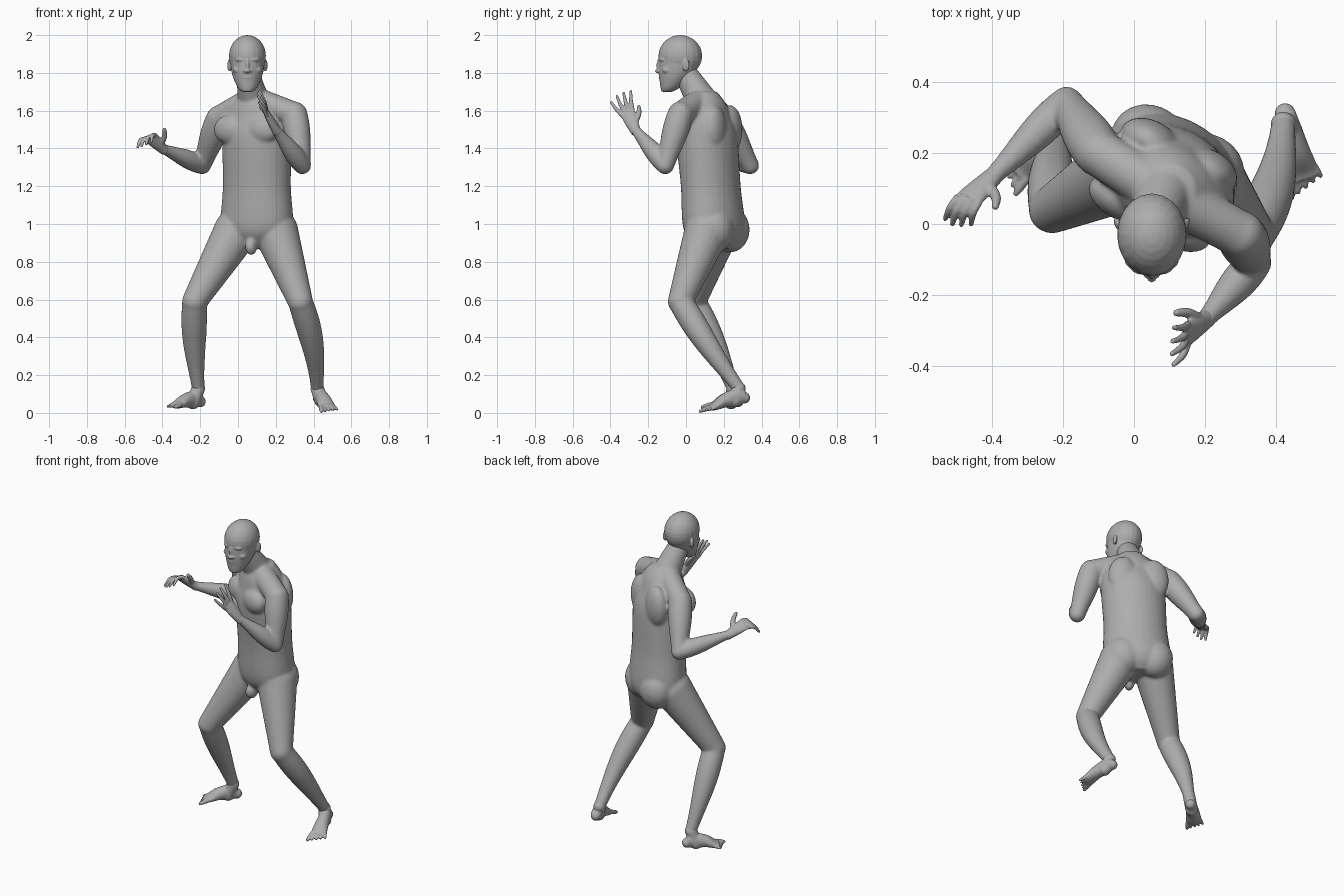
import bpy, bmesh, math
from mathutils import Vector, Matrix

cube = bpy.data.objects.get("Cube")
if cube:
    bpy.data.objects.remove(cube, do_unlink=True)

grey_colour = (.42, .42, .42, 1)
skin = bpy.data.materials.new("plain grey")
skin.use_nodes = True
skin.diffuse_color = grey_colour
skin.node_tree.nodes["Principled BSDF"].inputs["Base Color"].default_value = grey_colour

# The trunk is turned towards its right
yaw = math.radians(-27)
up = Vector((0, 0, 1))
leftward = Vector((math.cos(yaw), math.sin(yaw), 0))
forward = leftward.cross(up)


def spline(keys, steps):
    """Catmull-Rom path through keys of x, y, z, half width, half depth."""
    keys = [Vector(key) for key in keys]
    padded = [keys[0], *keys, keys[-1]]
    path = []
    for before, start, end, after in zip(padded, keys, keys[1:], padded[3:] + [keys[-1]]):
        slope_in, slope_out = (end - before) / 2, (after - start) / 2
        for step in range(steps):
            t = step / steps
            ease = t * t * (3 - 2 * t)
            path.append(start.lerp(end, ease) + slope_in * t * (1 - t) ** 2
                        - slope_out * t * t * (1 - t))
    return path + [keys[-1]]


def loft(bm, keys, side, level=False, sides=24, steps=5):
    """Closed tube along the keys; level keeps every ring horizontal."""
    path = spline(keys, steps)
    side = Vector(side)
    rings = []
    for index, key in enumerate(path):
        following = path[min(index + 1, len(path) - 1)]
        previous = path[max(index - 1, 0)]
        tangent = up if level else Vector((following - previous)[:3]).normalized()
        across = (side - tangent * tangent.dot(side)).normalized()
        through = tangent.cross(across)
        angles = [math.tau * number / sides for number in range(sides)]
        rings.append([bm.verts.new(Vector(key[:3]) + across * math.cos(angle) * key[3]
                                   + through * math.sin(angle) * key[4]) for angle in angles])
    for lower, upper in zip(rings, rings[1:]):
        for number in range(sides):
            bm.faces.new((lower[number - 1], lower[number], upper[number], upper[number - 1]))
    bm.faces.new(reversed(rings[0]))
    bm.faces.new(rings[-1])


def blob(bm, centre, size, turn=yaw):
    """Ellipsoid muscle or feature."""
    matrix = (Matrix.Translation(centre) @ Matrix.Rotation(turn, 4, 'Z')
              @ Matrix.Diagonal((*size, 1)))
    bmesh.ops.create_uvsphere(bm, u_segments=20, v_segments=14, radius=1, matrix=matrix)


def bone(bm, start, end, start_radius, end_radius, swell=0, bow=(0, 0, 0)):
    """Bowed limb segment with ball joints and a muscle swelling nearer its start."""
    start, end = Vector(start), Vector(end)
    keys = []
    for step in range(9):
        t = step / 8
        arch = math.sin(math.pi * t)
        radius = start_radius + (end_radius - start_radius) * t + swell * arch * (1 - t)
        keys.append((*(start.lerp(end, t) + Vector(bow) * arch), radius, radius))
    loft(bm, keys, (end - start).orthogonal(), steps=2)
    blob(bm, start, [start_radius] * 3)
    blob(bm, end, [end_radius] * 3)


def digit(bm, root, middle, tip, thickness):
    """Finger, thumb or toe, narrowing to a rounded tip."""
    keys = [(*point, thickness * taper, thickness * taper)
            for point, taper in ((root, 1), (middle, .9), (tip, .65))]
    loft(bm, keys, (tip - root).orthogonal(), sides=12, steps=4)
    blob(bm, tip, [thickness * .65] * 3)


def finish(bm, name, voxel, smoothing):
    """Fuse the overlapping forms of one part into a single skin."""
    bmesh.ops.recalc_face_normals(bm, faces=bm.faces)
    mesh = bpy.data.meshes.new(name)
    bm.to_mesh(mesh)
    bm.free()
    mesh.materials.append(skin)
    part = bpy.data.objects.new(name, mesh)
    bpy.context.collection.objects.link(part)
    fuse = part.modifiers.new("fuse", 'REMESH')
    fuse.mode, fuse.voxel_size, fuse.use_smooth_shade = 'VOXEL', voxel, True
    soften = part.modifiers.new("soften", 'SMOOTH')
    soften.factor, soften.iterations = .5, smoothing


def foot(name, ankle, heel, toe):
    """Foot lofted from heel to ball, with five toes fanned at the end."""
    bm = bmesh.new()
    ankle, heel, toe = map(Vector, (ankle, heel, toe))
    run = toe - heel
    outward = run.cross(up).normalized()
    outward *= math.copysign(1, outward.x * heel.x)
    form = ((0, .01, .03, .035), (.2, .015, .034, .047), (.5, .015, .04, .037),
            (.75, 0, .047, .022), (.88, 0, .044, .014))
    loft(bm, [(*(heel + run * along + up * rise), width, depth)
              for along, rise, width, depth in form], outward)
    blob(bm, heel, [.03] * 3)
    bone(bm, ankle, heel.lerp(toe, .25), .036, .036)
    for number in range(5):
        fan = outward * (number - 2)
        root = heel + run * (.82 - number / 40) + fan * .018
        tip = heel + run * (1.06 - number / 24) + fan * .024 - up * .008
        digit(bm, root, root.lerp(tip, .6), tip, .011 if number else .014)
    finish(bm, name, .005, 3)


def hand(name, wrist, knuckle, side, reach, spread, thumb, bow):
    """Flat palm with fanned, bowed fingers and a thumb."""
    bm = bmesh.new()
    wrist, knuckle, reach, thumb = map(Vector, (wrist, knuckle, reach, thumb))
    side = Vector(side).normalized()
    run = knuckle - wrist
    form = ((-.2, .026, .025), (.5, .036, .021), (1, .041, .014))
    loft(bm, [(*(wrist + run * along), width, depth) for along, width, depth in form], side)
    for number in range(4):
        offset = number - 1.5
        root = knuckle + side * offset * .021
        tip = knuckle + side * offset * spread + reach * (1 - abs(offset - .2) / 9)
        digit(bm, root, root.lerp(tip, .5) + Vector(bow), tip, .0115)
    base = wrist.lerp(knuckle, .35) - side * .02
    digit(bm, base, base.lerp(thumb, .5) - side * .01, thumb, .016)
    finish(bm, name, .0045, 2)


# Trunk: height, half width and half depth of each level
body = bmesh.new()
trunk = ((.87, .08, .08), (.92, .16, .13), (1, .2, .155), (1.2, .187, .15), (1.45, .19, .155),
         (1.56, .18, .13), (1.64, .13, .11), (1.7, .07, .075))
loft(body, [(.1, .155 - (height - .9) * .08, height, width, depth)
            for height, width, depth in trunk], leftward, level=True, sides=32)
bone(body, (.09, .11, 1.61), (.05, -.01, 1.81), .09, .06)
blob(body, (.07, .04, .88), (.03, .04, .045))
chest, pelvis = Vector((.09, .12, 1.5)), Vector((.1, .15, .97))
for sign in (1, -1):
    blob(body, chest + leftward * sign * .09 + forward * .1, (.1, .06, .08))
    blob(body, chest + leftward * sign * .09 - forward * .08, (.09, .06, .13))
    blob(body, pelvis + leftward * sign * .09 - forward * .05, (.11, .1, .12))

# Limbs, from the joints of each side
left = dict(shoulder=(.3, -.03, 1.58), elbow=(.34, -.11, 1.31), wrist=(.2, -.27, 1.5),
            hip=(.2, .11, .96), knee=(.33, -.03, .59), ankle=(.42, .28, .13),
            heel=(.425, .31, .08), toe=(.485, .1, .02), calf_bow=(.02, -.01, 0))
right = dict(shoulder=(-.1, .2, 1.56), elbow=(-.19, .34, 1.31), wrist=(-.4, .13, 1.4),
             hip=(-.01, .16, .96), knee=(-.23, .04, .59), ankle=(-.21, .25, .13),
             heel=(-.2, .275, .06), toe=(-.355, .13, .04), calf_bow=(-.01, .01, 0))
for name, joint in (("left", left), ("right", right)):
    bone(body, (.08, .09, 1.66), joint["shoulder"], .07, .066)
    bone(body, joint["shoulder"], joint["elbow"], .068, .047, .015)
    bone(body, joint["elbow"], joint["wrist"], .047, .026, .018)
    bone(body, joint["hip"], joint["knee"], .12, .067)
    bone(body, joint["knee"], joint["ankle"], .065, .034, .02, joint["calf_bow"])
    foot(name + "_foot", joint["ankle"], joint["heel"], joint["toe"])
finish(body, "body", .008, 8)

# Hands
hand("left_hand", left["wrist"], (.15, -.31, 1.59), (0, -.8, -.5), (-.045, -.04, .1), .04,
     (.12, -.25, 1.62), (.006, -.004, 0))
hand("right_hand", right["wrist"], (-.465, .07, 1.46), (-.8, .2, -.3), (-.035, -.075, -.045), .026,
     (-.39, .05, 1.5), (-.005, 0, .016))

# Head: cranium and jaw
head = bmesh.new()
crown = Vector((.05, -.03, 1.89))
blob(head, crown, (.098, .116, .11), 0)
jaw = ((-.19, -.07, .03, .03), (-.17, -.055, .05, .05), (-.13, -.035, .07, .075),
       (-.08, -.015, .085, .1), (0, 0, .095, .112))
loft(head, [(*(crown + Vector((0, ahead, drop))), width, depth)
            for drop, ahead, width, depth in jaw], (1, 0, 0), level=True)


def feature(across, ahead, drop, size, turn=0):
    blob(head, crown + Vector((across, ahead, drop)), size, turn)


# Face: nose, lips and chin, then nostrils, brows, eyes, cheeks and ears
feature(0, -.11, -.05, (.011, .016, .04))
feature(0, -.12, -.08, (.014, .015, .011))
feature(0, -.1, -.115, (.025, .015, .007))
feature(0, -.095, -.13, (.022, .016, .008))
feature(0, -.085, -.17, (.025, .018, .018))
for sign in (1, -1):
    feature(sign * .016, -.11, -.08, (.009, .012, .008))
    feature(sign * .035, -.098, -.02, (.03, .014, .01), sign * .3)
    feature(sign * .035, -.09, -.045, (.014, .012, .008), sign * .3)
    feature(sign * .05, -.07, -.075, (.027, .027, .02), sign * .5)
    feature(sign * .095, .03, -.05, (.01, .02, .033), sign * -.4)
finish(head, "head", .005, 4)
